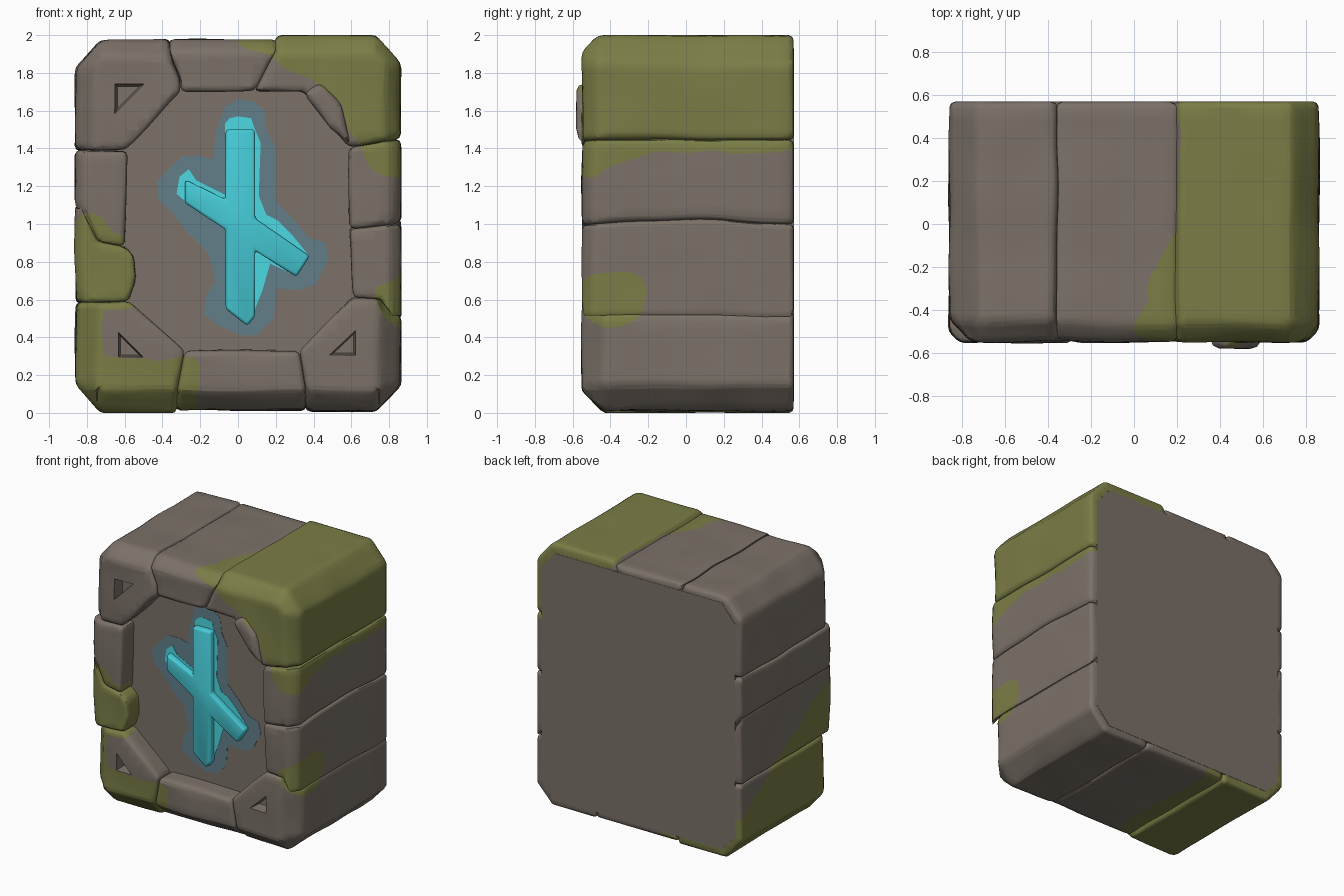
import bpy, bmesh, math
from mathutils import Vector, noise

if "Cube" in bpy.data.objects:
    bpy.data.objects.remove(bpy.data.objects["Cube"])

BACK, FRONT, PANEL = 0.57, -0.55, -0.41


def material(name, rgb):
    m = bpy.data.materials.new(name)
    lin = [(c / 255 / 12.92) if c < 11 else ((c / 255 + 0.055) / 1.055) ** 2.4 for c in rgb]
    m.diffuse_color = (*lin, 1)
    m.use_nodes = True
    m.node_tree.nodes["Principled BSDF"].inputs["Base Color"].default_value = m.diffuse_color
    return m


STONE = material("grey brown stone", (123, 113, 104))
MOSS = material("olive moss", (123, 125, 70))
RUNE = material("cyan rune", (70, 204, 216))
SPILL = material("bright cyan spill", (75, 216, 226))
GLOW = material("dull blue glow", (98, 126, 138))


def clamp(v, lo, hi):
    return max(lo, min(hi, v))


def moss(p):
    """Positive inside the mossy regions."""
    x, y, z = p
    s = clamp((y + 0.5) / 0.5, 0, 1)
    # top right corner, draped over the top and the right side
    h1 = (0.24 * (x + 0.02 - 0.23 * s) + 0.42 * (z - 1.98)) / 0.484
    h2 = (0.42 * (x - 0.5) + 0.22 * (z - 1.72)) / 0.474
    a = min(max(h1, h2), z - 1.25 - 0.14 * min(1, 1.5 * s))
    # lower left: side strip, lump on the frame, bottom strip
    strip = min(-0.73 - x, 1.05 - 0.65 * (y + 0.55) - z)
    lump = min(0.2 - math.hypot(x + 0.67, z - 0.75), -0.2 - y)
    foot = min(0.30 - z, -0.2 - x)
    # small patch on the right edge
    c = 0.2 - math.sqrt((x - 0.86) ** 2 + (y + 0.4) ** 2 + (1.4 * (z - 0.59)) ** 2)
    return max(a, strip, lump, foot, c) + 0.045 * noise.noise(Vector(p) * 6)


def prism(outline, y0, y1, chamfer=0.0):
    """Extrude an x-z outline along y; the chamfer pulls the outer rim in at the front."""
    bm = bmesh.new()

    def rim(x, z):
        lim = 0.86 - chamfer
        return clamp(x, -lim, lim), clamp(z, chamfer, 1.99 - chamfer)

    layers = [(y1, outline)]
    if chamfer:
        layers += [(y0 + chamfer, outline), (y0, [rim(*p) for p in outline])]
    else:
        layers += [(y0, outline)]
    rings = [[bm.verts.new((x, y, z)) for x, z in pts] for y, pts in layers]
    n = len(outline)
    for r, q in zip(rings, rings[1:]):
        for i in range(n):
            bm.faces.new((r[i], r[(i + 1) % n], q[(i + 1) % n], q[i]))
    bm.faces.new(rings[0])
    bm.faces.new(rings[-1])
    bmesh.ops.recalc_face_normals(bm, faces=bm.faces)
    return bm


def round_edges(bm, width):
    sharp = [e for e in bm.edges if e.calc_face_angle(0) > math.radians(20)]
    bmesh.ops.bevel(bm, geom=sharp, offset=width, segments=2, profile=0.5,
                    affect='EDGES', clamp_overlap=True)


def finish(bm, name, mats):
    me = bpy.data.meshes.new(name)
    bm.to_mesh(me)
    bm.free()
    ob = bpy.data.objects.new(name, me)
    bpy.context.collection.objects.link(ob)
    for m in mats:
        me.materials.append(m)
    return ob


def paint_moss(bm, step=0.06):
    """Slice into small faces, cut along the moss outline, then colour by side."""
    bmesh.ops.triangulate(bm, faces=bm.faces)
    for axis in range(3):
        normal = Vector([float(i == axis) for i in range(3)])
        lo = min(v.co[axis] for v in bm.verts)
        hi = max(v.co[axis] for v in bm.verts)
        for i in range(math.ceil(lo / step), math.ceil(hi / step)):
            bmesh.ops.bisect_plane(bm, geom=bm.verts[:] + bm.edges[:] + bm.faces[:],
                                   dist=1e-5, plane_co=normal * (i * step + 0.003),
                                   plane_no=normal)
    bmesh.ops.triangulate(bm, faces=bm.faces)
    val = {v: moss(v.co) for v in bm.verts}
    new = []
    for e in list(bm.edges):
        a, b = e.verts
        if val[a] * val[b] < 0:
            t = clamp(val[a] / (val[a] - val[b]), 0.03, 0.97)
            new.append(bmesh.utils.edge_split(e, a, t)[1])
    for v in new:
        val[v] = 0.0
    if new:
        bmesh.ops.connect_verts(bm, verts=new)
    for f in bm.faces:
        f.material_index = int(sum(val[v] for v in f.verts) > 0)


def stone(name, outline, chamfer, y0=FRONT, y1=BACK, bevel=0.028):
    bm = prism(outline, y0, y1, chamfer)
    round_edges(bm, bevel)
    paint_moss(bm)
    # slight hand-carved unevenness, fading out towards the flat back
    for v in bm.verts:
        x, y, z = v.co
        v.co += noise.noise_vector(v.co * 3.5) * 0.010 * clamp((0.56 - y) / 0.15, 0, 1)
        if x > 0.5:  # arched joints on the right side
            v.co.z += 0.03 * math.cos(math.pi * y / 1.14) * math.exp(-((z - 0.85) / 0.3) ** 2)
        v.co.z = clamp(v.co.z, 0, 2)
    return finish(bm, name, [STONE, MOSS])


# Inner block: front is the recessed panel, rear is the flat back
bm = prism([(-0.81, 1.80), (-0.70, 1.93), (0.70, 1.93), (0.81, 1.80),
            (0.81, 0.18), (0.70, 0.06), (-0.70, 0.06), (-0.81, 0.18)], PANEL, 0.572)
finish(bm, "inner_block", [STONE])

# Frame stones running through the full depth
S = {}
for name, chamfer, outline in [
    ("top_left_stone", 0.10, [(-.86, 1.83), (-.73, 1.97), (-.37, 1.98), (-.31, 1.78),
                              (-.30, 1.70), (-.60, 1.39), (-.86, 1.39)]),
    ("top_middle_stone", 0.08, [(-.37, 1.975), (.21, 1.975), (.08, 1.70), (-.30, 1.70), (-.31, 1.78)]),
    ("top_right_stone", 0.08, [(.21, 2.0), (.73, 2.0), (.86, 1.85), (.86, 1.45),
                               (.59, 1.41), (.34, 1.70), (.08, 1.70)]),
    ("right_upper_stone", 0.06, [(.86, 1.45), (.59, 1.41), (.59, .97), (.86, 1.0)]),
    ("right_lower_stone", 0.06, [(.86, 1.0), (.59, .97), (.61, .61), (.75, .60), (.86, .50)]),
    ("bottom_right_stone", 0.12, [(.86, .50), (.75, .60), (.61, .61), (.32, .33),
                                  (.36, .01), (.73, .01), (.86, .15)]),
    ("bottom_middle_stone", 0.12, [(.36, .015), (.32, .33), (-.28, .33), (-.33, .015)]),
    ("bottom_left_stone", 0.12, [(-.33, 0), (-.28, .33), (-.58, .59), (-.86, .58),
                                 (-.86, .15), (-.73, 0)]),
    ("left_lower_stone", 0.05, [(-.86, .58), (-.58, .59), (-.54, .70), (-.55, .83),
                                (-.60, .88), (-.74, .91), (-.86, 1.1)]),
    ("left_upper_stone", 0.05, [(-.86, 1.1), (-.74, .91), (-.60, .88), (-.59, 1.38), (-.86, 1.39)]),
]:
    S[name] = stone(name, outline, chamfer)

# Loose lump on the inner side of the top right stone
S["lump"] = stone("corner_lump", [(.34, 1.69), (.43, 1.75), (.55, 1.64), (.60, 1.42), (.49, 1.51)],
                  0, -0.58, -0.38, 0.035)

# Tapered triangular pockets in three corner stones
for key, tri in [("top_left_stone", [(-.66, 1.75), (-.48, 1.75), (-.66, 1.57)]),
                 ("bottom_right_stone", [(.63, .45), (.63, .30), (.47, .30)]),
                 ("bottom_left_stone", [(-.64, .44), (-.64, .29), (-.49, .29)])]:
    bm = prism(tri, -0.60, -0.47)
    cx, cz = sum(p[0] for p in tri) / 3, sum(p[1] for p in tri) / 3
    for v in bm.verts:
        if v.co.y > -0.55:
            v.co.x += (cx - v.co.x) * 0.35
            v.co.z += (cz - v.co.z) * 0.35
    cutter = finish(bm, key + "_pocket_cutter", [STONE])
    cutter.hide_render = True
    cutter.display_type = 'WIRE'
    mod = S[key].modifiers.new("pocket", 'BOOLEAN')
    mod.operation, mod.solver, mod.object = 'DIFFERENCE', 'EXACT', cutter

# Painted glow and spill as thin plates on the panel
glow = [(-.07, 1.62), (0, 1.66), (.08, 1.65), (.14, 1.6), (.15, 1.5), (.2, 1.4), (.2, 1.12),
        (.3, 1.02), (.37, .93), (.46, .9), (.48, .82), (.41, .68), (.32, .65), (.2, .66),
        (.19, .5), (.1, .41), (.02, .41), (-.1, .46), (-.18, .52), (-.17, .62), (-.12, .7),
        (-.16, .85), (-.28, .97), (-.34, 1.05), (-.43, 1.14), (-.43, 1.22), (-.36, 1.3),
        (-.29, 1.36), (-.2, 1.36), (-.13, 1.34), (-.12, 1.48)]
spill = [(-.07, 1.53), (-.045, 1.56), (0, 1.57), (.07, 1.56), (.09, 1.5), (.12, 1.43),
         (.11, 1.15), (.15, 1.05), (.21, 1.02), (.28, .95), (.37, .84), (.3, .73), (.17, .79),
         (.13, .65), (.09, .55), (0, .6), (-.06, 1.0), (-.28, 1.12), (-.325, 1.16),
         (-.31, 1.25), (-.26, 1.29), (-.22, 1.23), (-.06, 1.15)]
finish(prism(glow, PANEL - 0.002, PANEL + 0.002), "glow_halo", [GLOW])
finish(prism(spill, PANEL - 0.004, PANEL), "glow_spill", [SPILL])

# Raised rune: upright bar crossed by a slanting bar
bm = prism([(-.065, 1.5), (.09, 1.5), (.09, 1.03), (.38, .83), (.31, .72), (.09, .86),
            (.09, .51), (.05, .46), (-.065, .55), (-.065, .97), (-.28, 1.11),
            (-.28, 1.235), (-.065, 1.13)], PANEL - 0.05, PANEL + 0.03)
round_edges(bm, 0.016)
finish(bm, "rune", [RUNE])

# Smooth shading with real edges kept sharp
bpy.ops.object.select_all(action='DESELECT')
for ob in bpy.context.scene.objects:
    if not ob.hide_render:
        ob.select_set(True)
        bpy.context.view_layer.objects.active = ob
bpy.ops.object.shade_smooth_by_angle(angle=math.radians(50))
